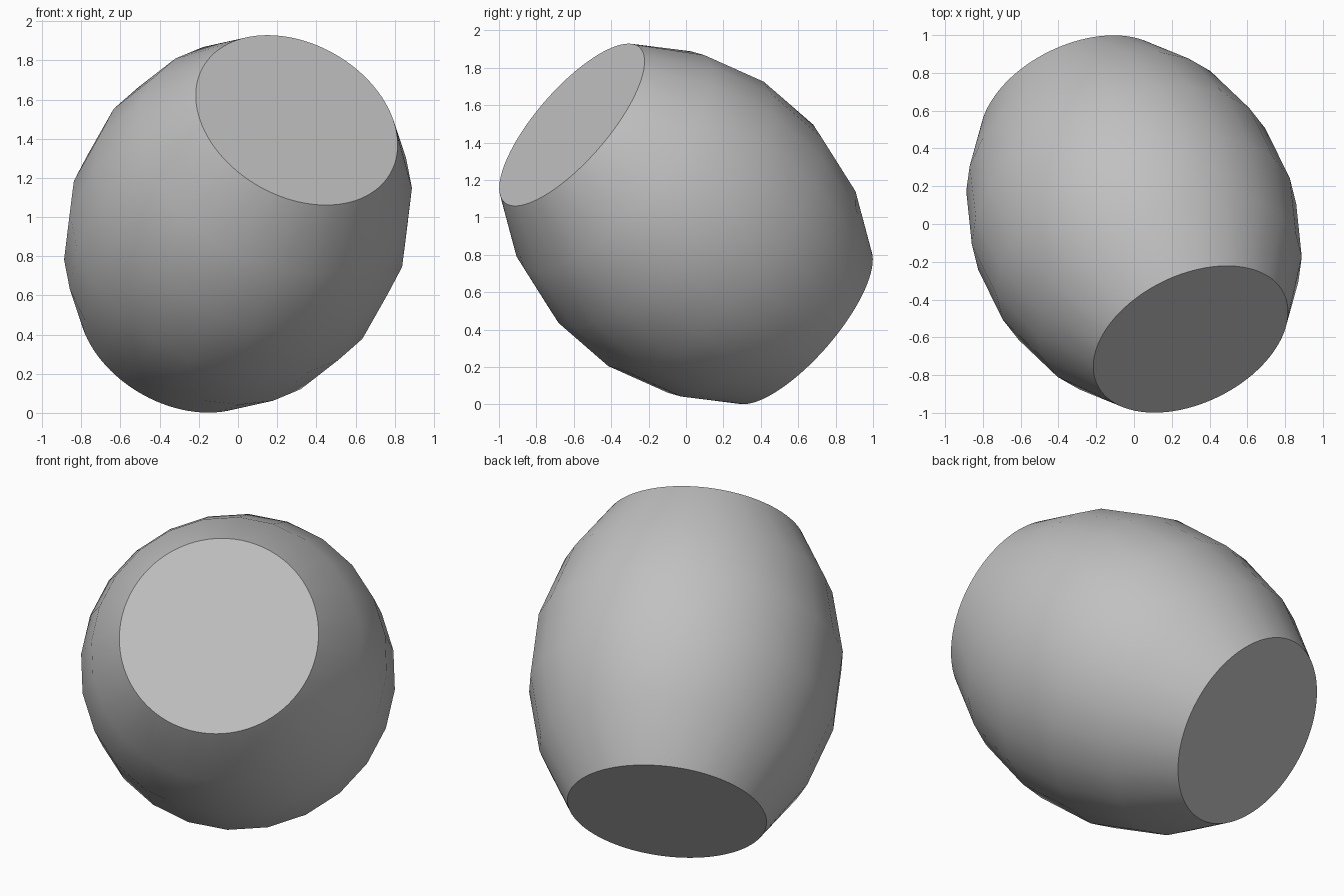
import bpy, bmesh, math
from mathutils import Vector

cube = bpy.data.objects.get("Cube")
if cube:
    bpy.data.objects.remove(cube, do_unlink=True)

# Barrel dimensions: a circular arc spun about a tilted axis, cut flat at both ends
AXIS = Vector((0.348, -0.708, 0.615)).normalized()
CENTRE = Vector((0, 0, 0.965))
HALF_LENGTH, MID_RADIUS, END_RADIUS = 0.862, 0.86, 0.55
BULGE = MID_RADIUS - END_RADIUS
ARC = (HALF_LENGTH ** 2 + BULGE ** 2) / (2 * BULGE)
SWEEP = math.asin(HALF_LENGTH / ARC)
SIDES, STEPS, FINE = 24, 5, 4

grey = bpy.data.materials.new("light_grey")
grey.use_nodes = True
colour = (0.53, 0.53, 0.53, 1)
grey.diffuse_color = colour
grey.node_tree.nodes["Principled BSDF"].inputs["Base Color"].default_value = colour

bm = bmesh.new()


def ring(angle, count):
    radius = MID_RADIUS - ARC * (1 - math.cos(angle))
    height = ARC * math.sin(angle)
    turns = [math.tau * i / count for i in range(count)]
    return [bm.verts.new((radius * math.cos(t), radius * math.sin(t), height)) for t in turns]


# Coarse rings along the body, fine rings at the two flat ends
rings = []
for k in range(STEPS + 1):
    at_end = k in (0, STEPS)
    rings.append(ring(SWEEP * (2 * k / STEPS - 1), SIDES * FINE if at_end else SIDES))

# Body walls
for low, high in zip(rings, rings[1:]):
    a, b = len(low) // SIDES, len(high) // SIDES
    for i in range(SIDES):
        bottom = [low[(i * a + j) % len(low)] for j in range(a + 1)]
        top = [high[(i * b + j) % len(high)] for j in range(b + 1)]
        if a == b:
            bm.faces.new(bottom + top[::-1])
            continue
        # Fan from the coarse edge to the fine rim
        fine, coarse = (bottom, top) if a > b else (top, bottom)
        for j in range(FINE):
            bm.faces.new((fine[j], fine[j + 1], coarse[0 if j < FINE // 2 else 1]))
        bm.faces.new((coarse[0], coarse[1], fine[FINE // 2]))

# Flat end discs
bm.faces.new(rings[0][::-1])
bm.faces.new(rings[-1])
bmesh.ops.recalc_face_normals(bm, faces=bm.faces)

mesh = bpy.data.meshes.new("barrel_body")
bm.to_mesh(mesh)
bm.free()
mesh.materials.append(grey)
body = bpy.data.objects.new("barrel_body", mesh)
bpy.context.collection.objects.link(body)
body.location = CENTRE
body.rotation_euler = AXIS.to_track_quat("Z", "Y").to_euler()

# Smooth body with crisp rims
bpy.ops.object.select_all(action="DESELECT")
body.select_set(True)
bpy.context.view_layer.objects.active = body
bpy.ops.object.shade_smooth_by_angle(angle=math.radians(30))
